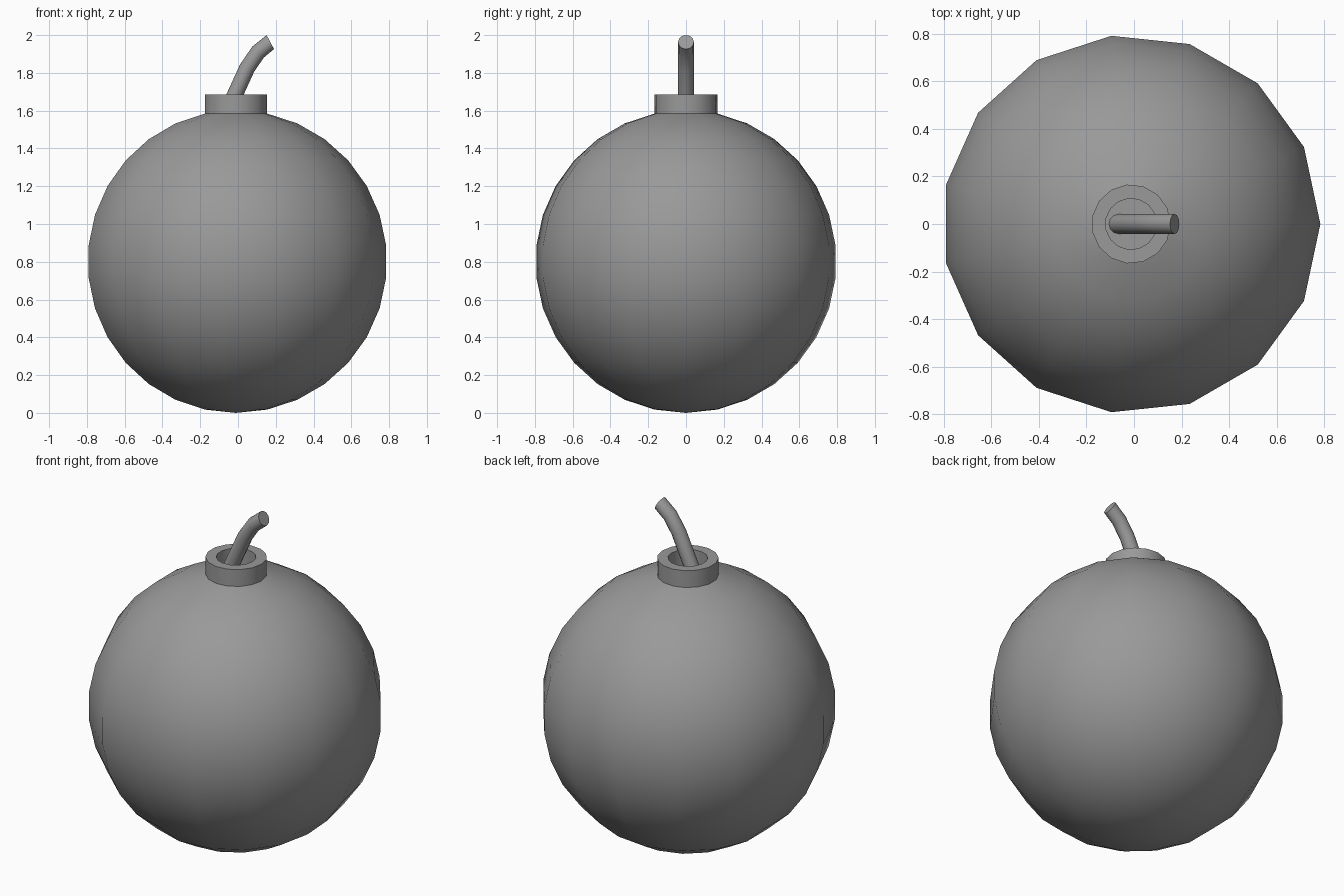
import bpy, bmesh
from math import sin, cos, pi, radians
from mathutils import Matrix, Vector

old = bpy.data.objects.get("Cube")
if old:
    bpy.data.objects.remove(old, do_unlink=True)

iron = bpy.data.materials.new("iron_grey")
iron.use_nodes = True
GREY = (0.32, 0.32, 0.32, 1)
iron.diffuse_color = GREY
iron.node_tree.nodes["Principled BSDF"].inputs["Base Color"].default_value = GREY


def skin(name, rings, sides):
    """Bridge a list of (centre, radius, tilt about y) rings, closing both ends."""
    bm = bmesh.new()
    loops = []
    for centre, radius, tilt in rings:
        turn = Matrix.Rotation(tilt, 3, 'Y')
        loops.append([bm.verts.new(Vector(centre) + turn @ Vector(
            (radius * cos(2 * pi * i / sides), radius * sin(2 * pi * i / sides), 0)))
            for i in range(sides)])
    for low, high in zip(loops, loops[1:]):
        for i in range(sides):
            j = (i + 1) % sides
            bm.faces.new((low[i], low[j], high[j], high[i]))
    bm.faces.new(loops[0][::-1])
    bm.faces.new(loops[-1])
    bmesh.ops.remove_doubles(bm, verts=bm.verts, dist=1e-5)
    bmesh.ops.recalc_face_normals(bm, faces=bm.faces)
    mesh = bpy.data.meshes.new(name)
    bm.to_mesh(mesh)
    bm.free()
    mesh.materials.append(iron)
    obj = bpy.data.objects.new(name, mesh)
    bpy.context.collection.objects.link(obj)
    bpy.ops.object.select_all(action='DESELECT')
    obj.select_set(True)
    bpy.context.view_layer.objects.active = obj
    bpy.ops.object.shade_smooth_by_angle(angle=radians(40))
    return obj


# Round body: latitude rings up to the neck, then the collar and its well
R, X = 0.801, -0.012
STEP = pi / 15
profile = [(R * sin(k * STEP), R - R * cos(k * STEP)) for k in range(15)]
neck_r, neck_z = profile[-1]
rim_z, hole_r = 1.685, 0.108
profile += [(neck_r, rim_z), (hole_r, rim_z), (hole_r, neck_z)]
skin("body_with_collar", [((X, 0, z), r, 0) for r, z in profile], 15)

# Bent fuse rising from the well and leaning to the left
path = [(-0.066, 1.575, 20), (-0.016, 1.685, 25), (0.048, 1.825, 28),
        (0.106, 1.91, 44), (0.171, 1.963, 62)]
skin("fuse", [((x, 0, z), 0.042, radians(a)) for x, z, a in path], 12)
